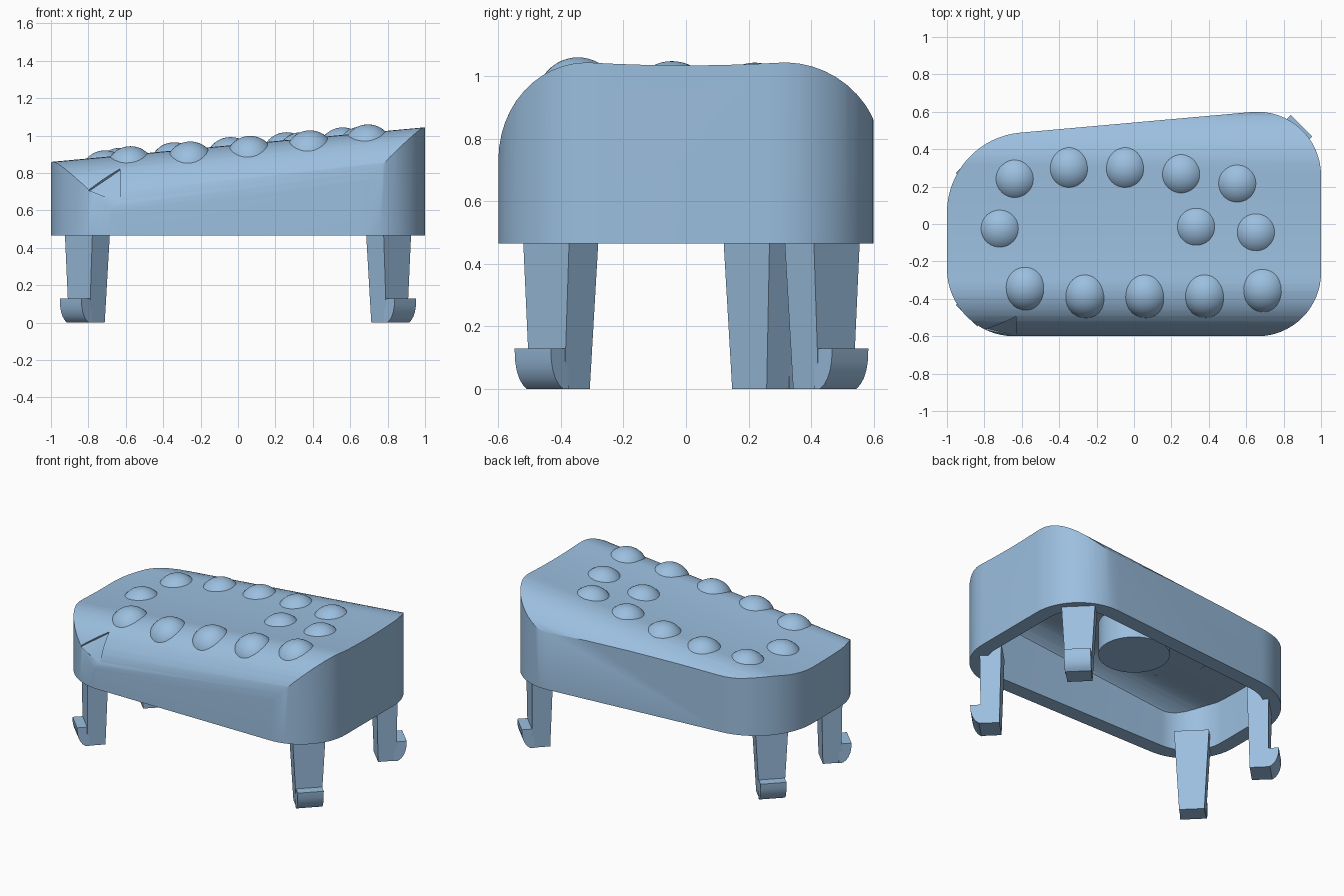
import bpy, bmesh, math
from mathutils import Vector

if "Cube" in bpy.data.objects:
    bpy.data.objects.remove(bpy.data.objects["Cube"])

BLUE = bpy.data.materials.new("soft_blue")
BLUE.diffuse_color = (0.33, 0.52, 0.74, 1)
BLUE.use_nodes = True
BLUE.node_tree.nodes["Principled BSDF"].inputs["Base Color"].default_value = BLUE.diffuse_color
RIM_Z = 0.465          # underside of the cap
WALL = 0.10            # shell thickness


def make(name, bm):
    bmesh.ops.recalc_face_normals(bm, faces=bm.faces[:])
    me = bpy.data.meshes.new(name)
    bm.to_mesh(me)
    bm.free()
    ob = bpy.data.objects.new(name, me)
    bpy.context.collection.objects.link(ob)
    me.materials.append(BLUE)
    return ob


def loft(name, a, b):
    """Closed solid between two matching loops of points."""
    bm = bmesh.new()
    va, vb = [bm.verts.new(p) for p in a], [bm.verts.new(p) for p in b]
    n = len(a)
    for i in range(n):
        j = (i + 1) % n
        bm.faces.new((va[i], va[j], vb[j], vb[i]))
    bm.faces.new(va[::-1])
    bm.faces.new(vb)
    return make(name, bm)


def activate(ob):
    bpy.ops.object.select_all(action='DESELECT')
    ob.select_set(True)
    bpy.context.view_layer.objects.active = ob


def smooth(ob, angle=30):
    activate(ob)
    bpy.ops.object.shade_smooth_by_angle(angle=math.radians(angle))


def boolean(ob, other, op):
    activate(ob)
    m = ob.modifiers.new(op.lower(), 'BOOLEAN')
    m.operation, m.solver, m.object = op, 'EXACT', other
    bpy.ops.object.modifier_apply(modifier=m.name)
    bpy.data.objects.remove(other, do_unlink=True)


def top_z(x, y):
    """Sloping top, slightly dished, rolled down at front and back."""
    z = 0.952 + 0.0925 * x
    if y < -0.32:
        t = min(1, (-0.32 - y) / 0.28)
        return z - (0.303 - 0.031 * x) * (1 - math.sqrt(1 - t * t))
    if y > 0.32:
        t = min(1, (y - 0.32) / 0.32)
        return z - 0.3 * (1 - math.sqrt(1 - t * t))
    return z - 0.01 * (1 - (y / 0.32) ** 2)


def outline(inset, z):
    """Plan shape: four rounded corners, back edge slanted."""
    pts = []
    for cx, cy, r, a0, a1 in ((0.66, 0.26, 0.34, 0, 95.2), (-0.57, 0.06, 0.43, 95.2, 180),
                              (-0.64, -0.24, 0.36, 180, 270), (0.66, -0.26, 0.34, 270, 360)):
        for i in range(17):
            a = math.radians(a0 + (a1 - a0) * i / 16)
            pts.append((cx + (r - inset) * math.cos(a), cy + (r - inset) * math.sin(a), z))
    return pts


def shell_solid(name, inset, lower, z0):
    """Rounded prism trimmed by the curved top."""
    ys = [-0.62] + [-0.32 - 0.28 * math.sin(math.radians(90 - 7.5 * i)) for i in range(12)]
    ys += [-0.32 + 0.08 * i for i in range(9)]
    ys += [0.32 + 0.32 * math.sin(math.radians(7.5 * i)) for i in range(1, 12)]

    def section(x):
        return [(x, -0.62, 0.2)] + [(x, y, top_z(x, y) - lower) for y in ys] + [(x, ys[-1], 0.2)]

    solid = loft(name, outline(inset, z0), outline(inset, 1.3))
    boolean(solid, loft("trim", section(-1.1), section(1.1)), 'INTERSECT')
    return solid


# Cap: hollow shell
cap = shell_solid("cap_shell", 0, 0, RIM_Z)
boolean(cap, shell_solid("cavity", WALL, WALL, RIM_Z - 0.1), 'DIFFERENCE')

# Triangular pointer notch on the front left roll
tri = [Vector(p) for p in ((-0.80, -0.555, 0.70), (-0.63, -0.485, 0.815), (-0.63, -0.598, 0.64))]
out = Vector((0, -0.75, 0.66)) * 0.15
boolean(cap, loft("notch", tri, [p + out for p in tri]), 'DIFFERENCE')
smooth(cap)

# Grip bumps: shallow domes set in the top
BUMPS = ((-0.63, 0.245), (-0.34, 0.30), (-0.04, 0.30), (0.26, 0.27), (0.56, 0.22),
         (-0.71, -0.025), (0.34, -0.015), (0.66, -0.045),
         (-0.575, -0.335), (-0.255, -0.37), (0.065, -0.37), (0.385, -0.37), (0.695, -0.345))
for x, y in BUMPS:
    bm = bmesh.new()
    bmesh.ops.create_uvsphere(bm, u_segments=32, v_segments=24, radius=0.134)
    bmesh.ops.delete(bm, geom=[v for v in bm.verts if v.co.z < -0.001], context='VERTS')
    bump = make("grip_bump", bm)
    bump.location = (x, y, top_z(x, y) - 0.089)
    smooth(bump, 40)

# Plunger post under the middle
ring = [(0.22 * math.cos(math.tau * i / 48), 0.22 * math.sin(math.tau * i / 48)) for i in range(48)]
smooth(loft("plunger_post", [(x, y, 0.65) for x, y in ring], [(x, y, 0.9) for x, y in ring]))

# Four diagonal snap legs with outward hooks
HOOK = [(-0.08, 0), (-0.055, 0), (-0.035, 0.015), (-0.02, 0.035), (-0.009, 0.06),
        (-0.002, 0.09), (0, 0.13), (-0.08, 0.13)]
for label, x, y in (("front_left", -0.895, -0.49), ("front_right", 0.895, -0.49),
                    ("back_left", -0.895, 0.33), ("back_right", 0.895, 0.525)):
    u = Vector((math.copysign(1, x), math.copysign(1, y), 0)).normalized()
    w = Vector((-u.y, u.x, 0))
    base = Vector((x, y, 0))

    def rect(d0, d1, half, z):
        return [base + u * d + w * s * half + Vector((0, 0, z))
                for d, s in ((d0, -1), (d1, -1), (d1, 1), (d0, 1))]

    loft(label + "_leg", rect(-0.18, -0.065, 0.078, 0), rect(-0.195, -0.06, 0.108, 0.55))
    side = [[base + u * d + w * s + Vector((0, 0, z)) for d, z in HOOK] for s in (-0.082, 0.082)]
    smooth(loft(label + "_hook", *side))
